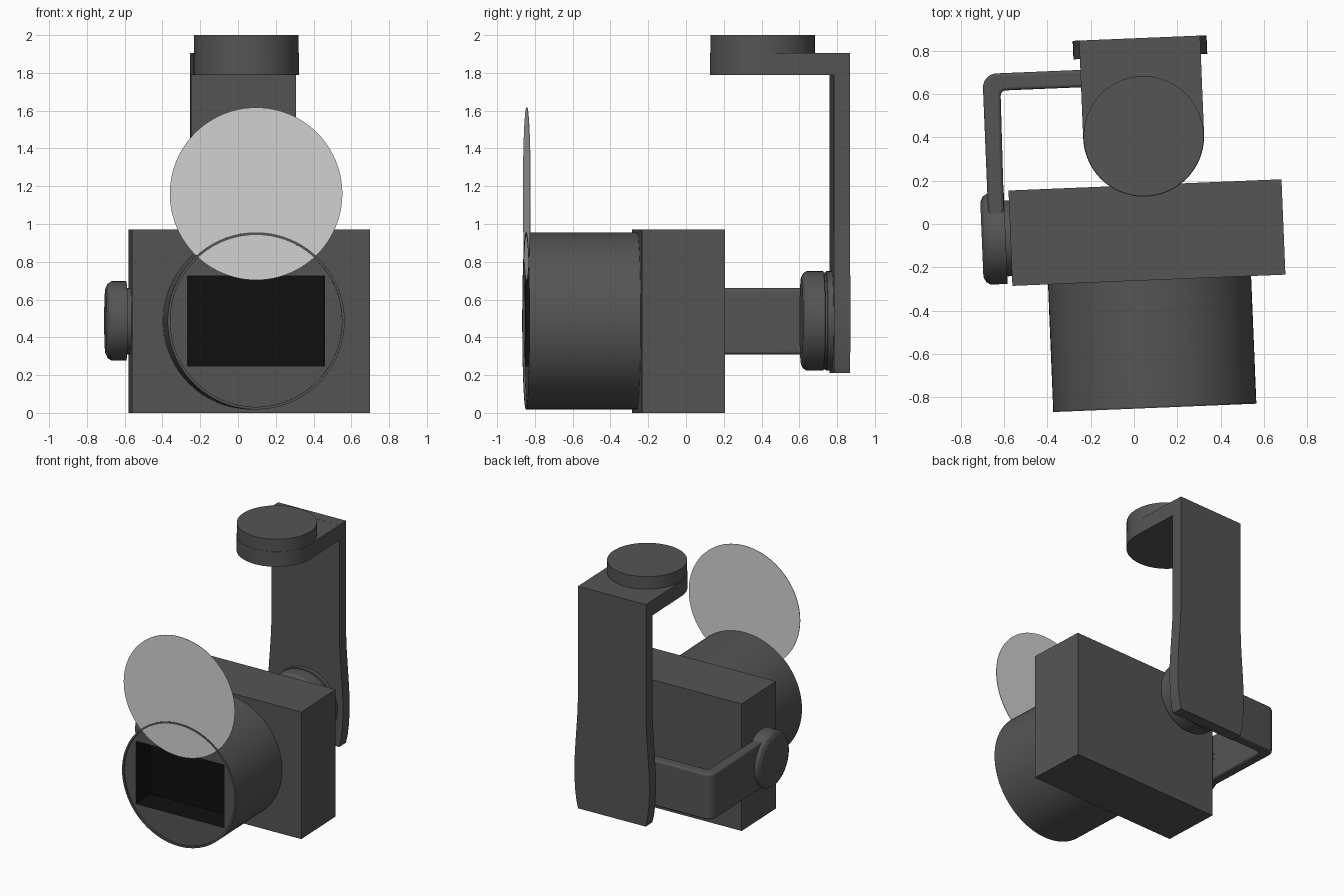
import bpy, bmesh, math
from mathutils import Matrix, Vector

if "Cube" in bpy.data.objects:
    bpy.data.objects.remove(bpy.data.objects["Cube"])

TURN = Matrix.Rotation(math.radians(2.36), 4, 'Z')   # whole model is slightly turned
CX, CZ = 0.061, 0.487                                # shared axis of lens and rear motor


def material(name, v):
    m = bpy.data.materials.new(name)
    m.diffuse_color = (v, v, v, 1)
    m.use_nodes = True
    m.node_tree.nodes["Principled BSDF"].inputs["Base Color"].default_value = m.diffuse_color
    return m


DARK = material("dark grey body", 0.09)
PALE = material("pale grey glass", 0.65)
BLACK = material("black sensor", 0.005)


def loft(name, rings, mats=(DARK,), black_from=None, bevel=0.0):
    """Skin a list of equal-length point rings and cap both ends."""
    bm = bmesh.new()
    vs = [[bm.verts.new(p) for p in ring] for ring in rings]
    n = len(vs[0])
    for k in range(len(vs) - 1):
        for i in range(n):
            j = (i + 1) % n
            f = bm.faces.new((vs[k][i], vs[k][j], vs[k + 1][j], vs[k + 1][i]))
            f.material_index = int(black_from is not None and k >= black_from)
    bm.faces.new(vs[0][::-1])
    end = bm.faces.new(vs[-1])
    end.material_index = int(black_from is not None)
    bmesh.ops.recalc_face_normals(bm, faces=bm.faces)
    bm.transform(TURN)
    me = bpy.data.meshes.new(name)
    bm.to_mesh(me)
    bm.free()
    for m in mats:
        me.materials.append(m)
    ob = bpy.data.objects.new(name, me)
    bpy.context.collection.objects.link(ob)
    if bevel:
        b = ob.modifiers.new("soft edges", 'BEVEL')
        b.width, b.segments, b.limit_method = bevel, 3, 'ANGLE'
        b.angle_limit = math.radians(40)
    return ob


def turned(name, axis, centre, profile, mats=(DARK,), n=72):
    """Lathe (position, radius) pairs along the x, y or z axis."""
    c = Vector(centre)
    rings = []
    for pos, r in profile:
        ring = []
        for i in range(n):
            a = 2 * math.pi * i / n
            u, w = r * math.cos(a), r * math.sin(a)
            p = {'x': (pos, u, w), 'y': (u, pos, w), 'z': (u, w, pos)}[axis]
            ring.append(c + Vector(p))
        rings.append(ring)
    return loft(name, rings, mats)


def slab(name, outline, z0, z1, bevel=0.0):
    return loft(name, [[(x, y, z) for x, y in outline] for z in (z0, z1)], bevel=bevel)


def arc(cx, cy, r, a0, a1, n):
    return [(cx + r * math.cos(math.radians(a0 + (a1 - a0) * i / n)),
             cy + r * math.sin(math.radians(a0 + (a1 - a0) * i / n))) for i in range(n + 1)]


# Camera body
slab("camera_body", [(-0.572, -0.262), (0.688, -0.262), (0.688, 0.178), (-0.572, 0.178)], 0, 0.97)

# Lens barrel with thin rim and a deep rectangular black opening
HW, HH = 0.3625, 0.239
corner = math.atan2(HH, HW)
angles = sorted([2 * math.pi * (i + 0.5) / 88 for i in range(88)] +
                [corner, math.pi - corner, math.pi + corner, 2 * math.pi - corner])


def circle_ring(y, r):
    return [(CX + r * math.cos(a), y, CZ + r * math.sin(a)) for a in angles]


def rect_ring(y):
    out = []
    for a in angles:
        c, s = math.cos(a), math.sin(a)
        t = min(HW / max(abs(c), 1e-6), HH / max(abs(s), 1e-6))
        out.append((CX + t * c, y, CZ + t * s))
    return out


loft("lens_barrel", [circle_ring(-0.255, 0.469), circle_ring(-0.851, 0.469),
                     circle_ring(-0.851, 0.455), circle_ring(-0.840, 0.455),
                     rect_ring(-0.840), rect_ring(-0.65)], (DARK, BLACK), black_from=4)

# Pale glass disc raised in front of the lens
turned("glass_disc", 'y', (CX, 0, 1.16), [(-0.848, 0.457), (-0.844, 0.457)], (PALE,), 96)

# Side motor and its short shaft into the body
turned("side_motor", 'x', (0, -0.042, CZ),
       [(-0.594, 0.21), (-0.672, 0.21), (-0.692, 0.197), (-0.704, 0.172)])
turned("side_motor_shaft", 'x', (0, -0.042, CZ), [(-0.6, 0.175), (-0.565, 0.175)])

# L-shaped arm from rear motor round to the side motor
outline = ([(CX, 0.72)] + arc(-0.605, 0.655, 0.065, 90, 180, 8) + [(-0.67, -0.042), (-0.598, -0.042)]
           + arc(-0.565, 0.615, 0.025, 180, 90, 5) + [(CX, 0.64)])
slab("roll_arm", outline, 0.31, 0.66, bevel=0.014)

# Rear motor with a seam groove
turned("rear_motor", 'y', (CX, 0, CZ),
       [(0.608, 0.232), (0.618, 0.252), (0.635, 0.263), (0.724, 0.263), (0.727, 0.256),
        (0.737, 0.256), (0.74, 0.263), (0.775, 0.263)])

# Vertical arm: straight above, swelling around the motor, narrowing at the foot
half = [(0.278, 0.21), (0.292, 0.27), (0.303, 0.36), (0.309, 0.48), (0.307, 0.58),
        (0.300, 0.70), (0.290, 0.84), (0.282, 0.96), (0.279, 1.08), (0.279, 1.905)]
outline = [(CX + w, z) for w, z in half] + [(CX - w, z) for w, z in reversed(half)]
loft("vertical_arm", [[(x, y, z) for x, z in outline] for y in (0.77, 0.8555)])

# Top arm with rounded front, and mounting disc above it
slab("top_arm", arc(CX, 0.403, 0.279, 180, 360, 40) + [(CX + 0.279, 0.80), (CX - 0.279, 0.80)],
     1.79, 1.9045)
turned("mount_disc", 'z', (CX, 0.403, 0), [(1.904, 0.277), (2.0, 0.277)])

# Smooth the round sides and keep hard edges
for ob in bpy.context.collection.objects:
    ob.select_set(True)
    bpy.context.view_layer.objects.active = ob
bpy.ops.object.shade_smooth_by_angle(angle=math.radians(25))
